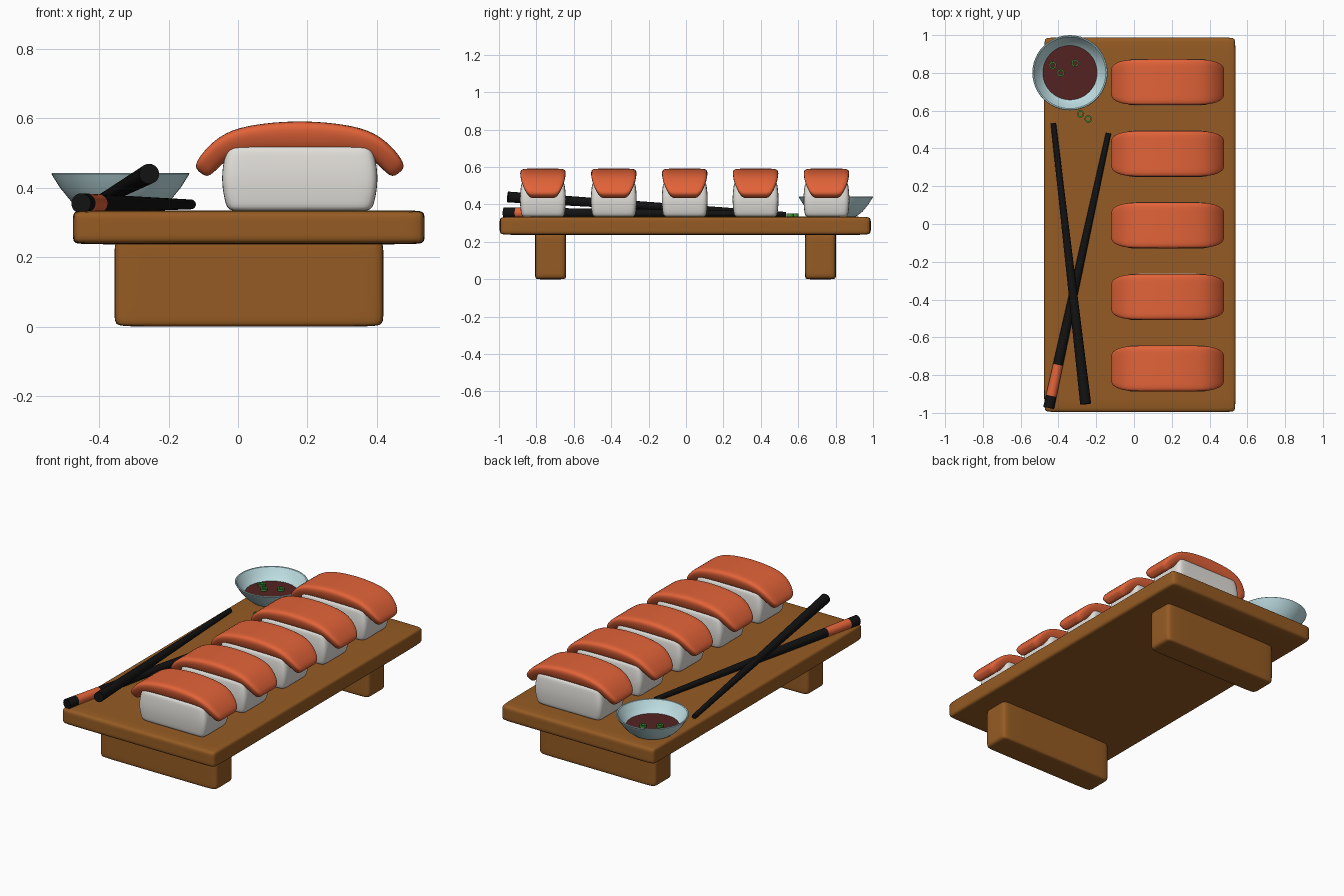
import bpy, bmesh, math
from mathutils import Vector

if "Cube" in bpy.data.objects:
    bpy.data.objects.remove(bpy.data.objects["Cube"])


def material(name, rgb):
    m = bpy.data.materials.new(name)
    m.diffuse_color = (*rgb, 1)
    m.use_nodes = True
    m.node_tree.nodes["Principled BSDF"].inputs["Base Color"].default_value = m.diffuse_color
    return m


WOOD = material("brown wood", (0.30, 0.105, 0.017))
SALMON = material("salmon orange", (0.76, 0.125, 0.04))
RICE = material("rice white", (0.76, 0.74, 0.70))
BOWL = material("pale blue glaze", (0.52, 0.74, 0.77))
SAUCE = material("dark red sauce", (0.09, 0.016, 0.016))
BLACK = material("black lacquer", (0.006, 0.006, 0.006))
GREEN = material("onion green", (0.05, 0.30, 0.04))


def finish(bm, name, mats, subsurf=0, angle=40):
    bmesh.ops.recalc_face_normals(bm, faces=bm.faces)
    me = bpy.data.meshes.new(name)
    bm.to_mesh(me)
    bm.free()
    for m in mats:
        me.materials.append(m)
    ob = bpy.data.objects.new(name, me)
    bpy.context.collection.objects.link(ob)
    if subsurf:
        mod = ob.modifiers.new("round", 'SUBSURF')
        mod.levels = mod.render_levels = subsurf
        for p in me.polygons:
            p.use_smooth = True
    else:
        bpy.ops.object.select_all(action='DESELECT')
        ob.select_set(True)
        bpy.context.view_layer.objects.active = ob
        bpy.ops.object.shade_smooth_by_angle(angle=math.radians(angle))
    return ob


def cut(bm, axis, values):
    no = Vector((0, 0, 0))
    no[axis] = 1
    for v in values:
        bmesh.ops.bisect_plane(bm, geom=bm.verts[:] + bm.edges[:] + bm.faces[:],
                               plane_co=no * v, plane_no=no)


def soft_box(name, cuts, mat, shape):
    """Unit-range box (-1..1) with support cuts, reshaped and subdivided."""
    bm = bmesh.new()
    bmesh.ops.create_cube(bm, size=2)
    for axis, values in enumerate(cuts):
        cut(bm, axis, values)
    for v in bm.verts:
        v.co = shape(*v.co)
    return finish(bm, name, [mat], 2)


def plain_box(name, lo, hi, d, mat):
    """Softly rounded box; d is the rounding distance per axis."""
    lo, hi = Vector(lo), Vector(hi)
    c, h = (lo + hi) / 2, (hi - lo) / 2
    cuts = [(-1 + d[i] / h[i], 1 - d[i] / h[i]) for i in range(3)]
    return soft_box(name, cuts, mat,
                    lambda x, y, z: c + Vector((x * h.x, y * h.y, z * h.z)))


def lathe(name, profile, centre, mat, steps=48):
    bm = bmesh.new()
    vs = [bm.verts.new((r, 0, z)) for r, z in profile]
    es = [bm.edges.new(p) for p in zip(vs, vs[1:])]
    bmesh.ops.spin(bm, geom=vs + es, cent=(0, 0, 0), axis=(0, 0, 1),
                   angle=2 * math.pi, steps=steps)
    bmesh.ops.remove_doubles(bm, verts=bm.verts, dist=1e-5)
    ob = finish(bm, name, [mat])
    ob.location = centre
    return ob


# Board and its two feet
plain_box("board", (-0.476, -0.996, 0.237), (0.538, 0.988, 0.335),
          (0.04, 0.06, 0.03), WOOD)
for name, y in (("front_foot", -0.724), ("back_foot", 0.719)):
    plain_box(name, (-0.356, y - 0.083, 0.0), (0.419, y + 0.083, 0.25),
              (0.08, 0.03, 0.025), WOOD)

# Salmon half profile: top x, top z, bottom x, bottom z, half width
STATIONS = [(0, 0.593, 0, 0.500, 0.126), (0.10, 0.587, 0.10, 0.500, 0.126),
            (0.20, 0.569, 0.16, 0.499, 0.125), (0.262, 0.525, 0.215, 0.483, 0.117),
            (0.31, 0.462, 0.262, 0.424, 0.088)]


def salmon_shape(y0):
    def shape(x, y, z):
        tx, tz, bx, bz, w = STATIONS[round(abs(x) * 4)]
        f = (z + 1) / 2
        px = (bx + (tx - bx) * f) * (1 if x > 0 else -1)
        wide = w * (0.80 + 0.40 * f - 0.20 * f * f)
        return Vector((0.178 + px, y0 + y * wide, bz + (tz - bz) * f))
    return shape


def rice_shape(y0):
    def shape(x, y, z):
        k = 1 - 0.10 * z * z
        return Vector((0.178 + x * 0.228 * k, y0 + y * 0.125 * k, 0.427 + z * 0.095))
    return shape


# Five pieces of sushi
for i in range(5):
    y0 = -0.765 + 0.379 * i
    soft_box(f"rice_{i + 1}", [(-0.75, 0, 0.75), (-0.6, 0, 0.6), (-0.75, 0, 0.75)],
             RICE, rice_shape(y0))
    soft_box(f"salmon_{i + 1}", [(-0.75, -0.5, -0.25, 0, 0.25, 0.5, 0.75),
                                 (-0.6, 0, 0.6), (0,)], SALMON, salmon_shape(y0))

# Sauce bowl
BX, BY = -0.339, 0.801
lathe("bowl", [(0, 0.333), (0.10, 0.333), (0.118, 0.342), (0.143, 0.362),
               (0.174, 0.400), (0.191, 0.427), (0.199, 0.440), (0.196, 0.443),
               (0.190, 0.441), (0.168, 0.404), (0.143, 0.376), (0.11, 0.352),
               (0, 0.347)], (BX, BY, 0), BOWL)
lathe("sauce", [(0, 0.377), (0.144, 0.377)], (BX, BY, 0), SAUCE)

# Spring onion rings, three in the sauce and two on the board
RINGS = [(-0.43, 0.84, 0.373), (-0.388, 0.80, 0.373), (-0.312, 0.852, 0.373),
         (-0.283, 0.583, 0.334), (-0.242, 0.556, 0.334)]
for i, pos in enumerate(RINGS):
    lathe(f"onion_ring_{i + 1}", [(0.020, 0), (0.020, 0.017), (0.012, 0.017),
                                  (0.012, 0), (0.020, 0)], pos, GREEN, 14)


def chopstick(name, thick, thin, band=None):
    a, b = Vector(thick), Vector(thin)
    n = (b - a).length
    bm = bmesh.new()
    bmesh.ops.create_cone(bm, cap_ends=True, segments=20, radius1=0.029,
                          radius2=0.014, depth=n)
    if band:
        lo, hi = [(f - 0.5) * n for f in band]
        cut(bm, 2, (lo, hi))
        for f in bm.faces:
            f.material_index = int(lo < f.calc_center_median().z < hi)
    ob = finish(bm, name, [BLACK, SALMON])
    ob.location = (a + b) / 2
    ob.rotation_mode = 'QUATERNION'
    ob.rotation_quaternion = (b - a).to_track_quat('Z', 'Y')


# Crossed chopsticks
chopstick("lower_chopstick", (-0.452, -0.974, 0.355), (-0.135, 0.481, 0.352),
          (0.044, 0.157))
chopstick("upper_chopstick", (-0.256, -0.953, 0.440), (-0.427, 0.533, 0.346))
